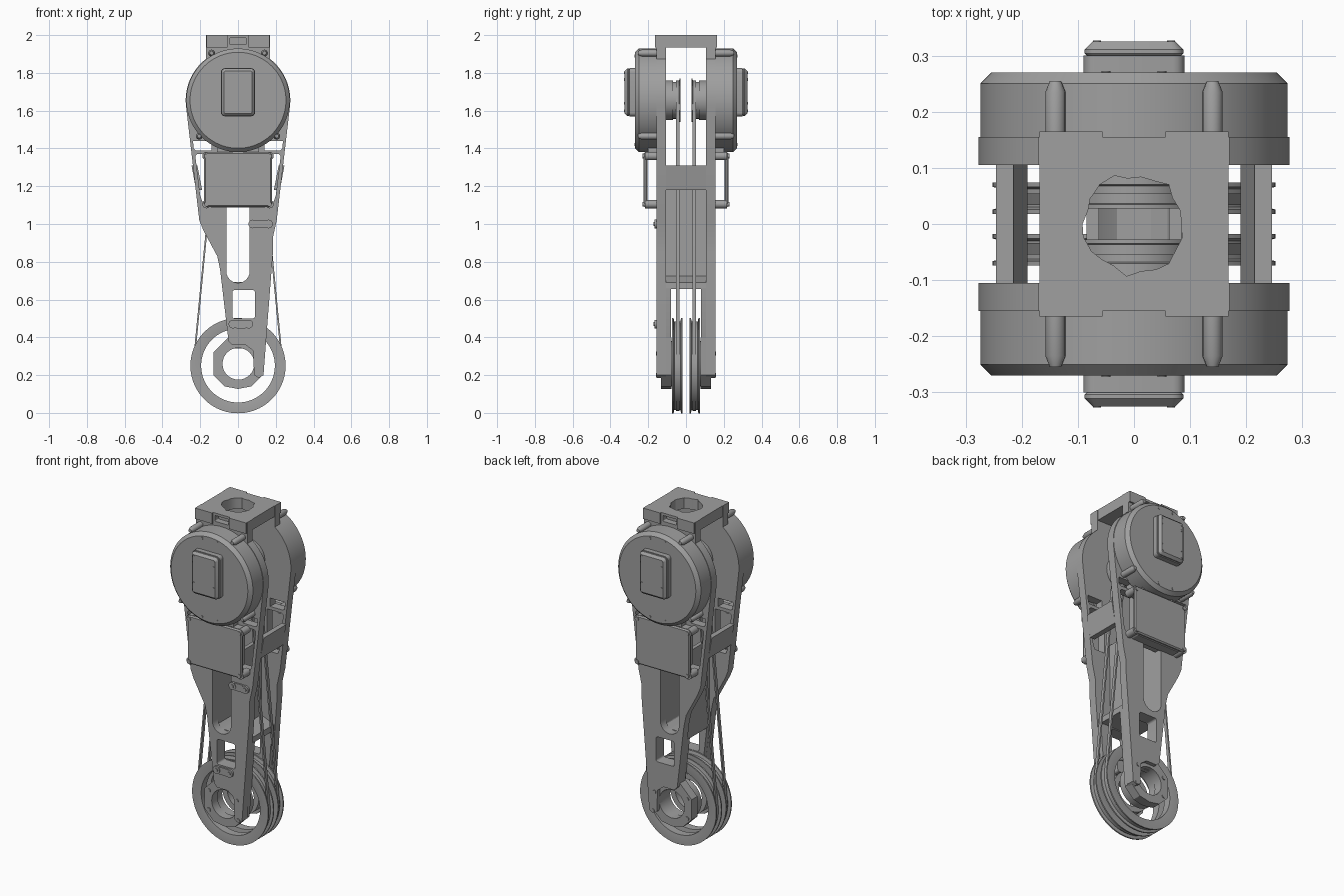
import bpy, bmesh, math, random
from math import sin, cos, pi, radians
from mathutils import Matrix

old = bpy.data.objects.get("Cube")
if old:
    bpy.data.objects.remove(old)

GREY = (0.35, 0.35, 0.35, 1)
metal = bpy.data.materials.new("machined grey")
metal.use_nodes = True
metal.diffuse_color = GREY
metal.node_tree.nodes["Principled BSDF"].inputs["Base Color"].default_value = GREY
TURN = Matrix.Rotation(pi / 2, 4, "X")
MOTOR_Z, PULLEY_Z = 1.655, 0.25


def finish(name, me):
    me.materials.clear()
    me.materials.append(metal)
    me.shade_smooth()
    me.set_sharp_from_angle(angle=radians(30))
    ob = bpy.data.objects.new(name, me)
    bpy.context.collection.objects.link(ob)
    return ob


def arc(cx, cz, r, a0=0, a1=360, n=32):
    """Points along an arc; a full turn leaves out the repeated end point."""
    last = n if abs(a1 - a0) >= 360 else n - 1
    angles = [radians(a0 + (a1 - a0) * i / last) for i in range(n)]
    return [(cx + r * cos(a), cz + r * sin(a)) for a in angles]


def rect(x0, x1, z0, z1, r=0.012):
    """Rectangle with rounded corners."""
    pts = []
    for cx, cz, a in ((x1 - r, z1 - r, 0), (x0 + r, z1 - r, 90),
                      (x0 + r, z0 + r, 180), (x1 - r, z0 + r, 270)):
        pts += arc(cx, cz, r, a, a + 90, 5)
    return pts


def sheet(name, loops, a, b, bevel=0.0, flat=False):
    """Outline with holes, extruded along y from a to b (or along z if flat)."""
    cu = bpy.data.curves.new(name, "CURVE")
    cu.dimensions, cu.fill_mode = "2D", "BOTH"
    for pts in loops:
        sp = cu.splines.new("POLY")
        sp.points.add(len(pts) - 1)
        for p, (x, z) in zip(sp.points, pts):
            p.co = (x, z, 0, 1)
        sp.use_cyclic_u = True
    cu.extrude = abs(b - a) / 2 - bevel
    cu.bevel_depth, cu.offset, cu.bevel_resolution = bevel, -bevel, 0
    tmp = bpy.data.objects.new(name, cu)
    bpy.context.collection.objects.link(tmp)
    deps = bpy.context.evaluated_depsgraph_get()
    me = bpy.data.meshes.new_from_object(tmp.evaluated_get(deps))
    bpy.data.objects.remove(tmp)
    bm = bmesh.new()
    bm.from_mesh(me)
    bmesh.ops.remove_doubles(bm, verts=bm.verts, dist=1e-5)
    bmesh.ops.recalc_face_normals(bm, faces=bm.faces)
    bm.to_mesh(me)
    bm.free()
    mid = (a + b) / 2
    me.transform(Matrix.Translation((0, 0, mid)) if flat
                 else Matrix.Translation((0, mid, 0)) @ TURN)
    return finish(name, me)


def lathe(name, profile, x, z, closed=False, n=64):
    """Spin (radius, y) points round the y axis."""
    bm = bmesh.new()
    rings = [[bm.verts.new((x + r * cos(2 * pi * i / n), y, z + r * sin(2 * pi * i / n)))
              for i in range(n)] for r, y in profile]
    for p, q in zip(rings, rings[1:] + rings[:1] if closed else rings[1:]):
        for i in range(n):
            j = (i + 1) % n
            bm.faces.new((p[i], p[j], q[j], q[i]))
    if not closed:
        bm.faces.new(rings[0])
        bm.faces.new(rings[-1])
    bmesh.ops.recalc_face_normals(bm, faces=bm.faces)
    me = bpy.data.meshes.new(name)
    bm.to_mesh(me)
    bm.free()
    return finish(name, me)


def disc(name, x, z, r, a, b, n=16):
    return lathe(name, [(r, a), (r, b)], x, z, n=n)


# Outlines shared by the front and back halves
plate_outline = (
    [(0.17, 2.0), (-0.17, 2.0), (-0.17, 1.88)] + arc(0, MOTOR_Z, 0.277, 128, 188, 14)
    + [(-0.205, 1.02), (-0.185, 0.97), (-0.11, 0.83), (-0.095, 0.76), (-0.05, 0.38),
       (-0.03, 0.36), (0.04, 0.36), (0.08, 0.33), (0.085, 0.2), (0.11, 0.185),
       (0.135, 0.2), (0.15, 0.4), (0.185, 0.85), (0.185, 0.93), (0.205, 1.02)]
    + arc(0, MOTOR_Z, 0.277, -8, 52, 14))
slot = arc(0, 0.75, 0.062, 180, 360, 13) + [(0.062, 1.1), (-0.062, 1.1)]
window = rect(-0.03, 0.09, 0.5, 0.65)
notch = rect(-0.045, 0.045, 1.95, 1.985, 0.005)
side_holes = []
for m in (-1, 1):
    side_holes.append([(m * x, z) for x, z in
                       ((0.12, 1.12), (0.19, 1.12), (0.2, 1.15), (0.226, 1.36), (0.215, 1.37), (0.12, 1.37))])
    side_holes.append([(m * x, z) for x, z in
                       ((0.14, 1.39), (0.225, 1.39), (0.235, 1.4), (0.238, 1.44), (0.14, 1.44))])
lower_leg = [(-0.082, 0.66), (-0.05, 0.38), (-0.03, 0.34), (0.13, 0.34), (0.148, 0.4), (0.168, 0.66)]
foot = [(-0.05, 0.4), (-0.1, 0.35), (-0.13, 0.32), (-0.13, 0.2), (-0.07, 0.14), (0, 0.127),
        (0.07, 0.14), (0.13, 0.2), (0.148, 0.4)]
lean = math.asin((0.235 - 0.1) / (MOTOR_Z - PULLEY_Z))


def belt_loop(shrink):
    d = math.degrees(lean)
    return (arc(0, MOTOR_Z, 0.104 - shrink, d, 180 - d, 24)
            + arc(0, PULLEY_Z, 0.239 - shrink, 180 - d, 360 + d, 40))


for s, side in ((-1, "front"), (1, "back")):
    # Frame plate, thicker lower leg and foot bearing
    sheet(side + "_frame_plate", [plate_outline, slot, window, notch] + side_holes, s * 0.105, s * 0.155)
    sheet(side + "_lower_leg", [lower_leg, window], s * 0.08, s * 0.106)
    sheet(side + "_foot", [foot, arc(0.002, 0.26, 0.084)], s * 0.078, s * 0.132)
    for x, z in ((-0.1, 0.2), (-0.1, 0.315)):
        disc(side + "_foot_screw", x, z, 0.012, s * 0.13, s * 0.137)
    for x, z in ((0.11, 0.2), (0.1, 0.315)):
        disc(side + "_foot_screw", x, z, 0.011, s * 0.13, s * 0.159)

    # Motor drum with a chamfered lid and clamping bosses
    lathe(side + "_motor", [(0.274, s * 0.15), (0.274, s * 0.25), (0.254, s * 0.27)], 0, MOTOR_Z, n=96)
    for x, z in ((-0.14, 1.905), (0.14, 1.905), (-0.205, 1.465), (0.205, 1.465)):
        lathe(side + "_motor_boss", [(0.018, s * 0.15), (0.018, s * 0.235), (0.01, s * 0.255)], x, z, n=16)
    for x in (-0.05, 0.05):
        for z in (MOTOR_Z - 0.235, MOTOR_Z + 0.235):
            disc(side + "_lid_screw", x, z, 0.008, s * 0.268, s * 0.273)

    # Encoder cap on the motor
    sheet(side + "_cap_base", [rect(-0.09, 0.09, 1.57, 1.825, 0.02)], s * 0.268, s * 0.3)
    sheet(side + "_cap", [rect(-0.088, 0.088, 1.572, 1.823, 0.02)], s * 0.29, s * 0.325, 0.014)
    for x in (-0.066, 0.066):
        for z in (1.6, 1.64, 1.765, 1.8):
            disc(side + "_cap_screw", x, z, 0.007, s * 0.32, s * 0.327, 10)

    # Controller cover on corner posts
    sheet(side + "_controller_cover", [rect(-0.18, 0.18, 1.09, 1.38, 0.02)], s * 0.203, s * 0.225, 0.007)
    for x in (-0.167, 0.167):
        for z in (1.105, 1.36):
            disc(side + "_controller_post", x, z, 0.022, s * 0.15, s * 0.218)
            disc(side + "_controller_screw", x, z, 0.012, s * 0.215, s * 0.23)
    for z in (1.1, 1.36):
        sheet(side + "_controller_rail", [rect(-0.15, 0.15, z - 0.013, z + 0.013)], s * 0.15, s * 0.206)
    sheet(side + "_motor_saddle", [rect(-0.11, 0.11, 1.37, 1.41)], s * 0.15, s * 0.2)

    # Drive pulley, belt and grooved joint pulley
    lathe(side + "_drive_pulley", [(0.105, s * 0.107), (0.105, s * 0.07), (0.098, s * 0.068),
                                   (0.098, s * 0.037), (0.114, s * 0.035), (0.114, s * 0.028)], 0, MOTOR_Z)
    sheet(side + "_belt", [belt_loop(0), belt_loop(0.009)], s * 0.034, s * 0.054)
    rim = [(0.195, 0.022), (0.225, 0.018), (0.252, 0.018), (0.252, 0.026), (0.234, 0.03),
           (0.234, 0.062), (0.252, 0.066), (0.252, 0.074), (0.225, 0.074), (0.195, 0.07)]
    lathe(side + "_joint_pulley", [(r, s * y) for r, y in rim], 0, PULLEY_Z, True, 96)
    sheet(side + "_pulley_hub", [arc(0, 0.26, 0.12), arc(0, 0.26, 0.088)], s * 0.024, s * 0.079)
    sheet(side + "_pulley_spoke", [rect(-0.02, 0.09, 0.36, 0.435)], s * 0.03, s * 0.065)

    # Mounting lugs on the top block
    for x in (-0.1, 0.1):
        disc(side + "_top_screw", x, 1.968, 0.016, s * 0.15, s * 0.161)

# Top block with a rough central opening and a notch at each end
random.seed(4)
hole = [(0.088 * (1 + random.uniform(-0.09, 0.09)) * cos(a), 0.088 * (1 + random.uniform(-0.09, 0.09)) * sin(a))
        for a in [2 * pi * i / 22 for i in range(22)]]
block = [(-0.168, -0.165), (-0.056, -0.165), (-0.056, -0.118), (0.056, -0.118), (0.056, -0.165), (0.168, -0.165)]
block += [(-x, -y) for x, y in block]
sheet("top_block", [block, hole], 1.935, 2.0, flat=True)

# Cross members joining the two frame plates
for m, side in ((-1, "right"), (1, "left")):
    brace = [(m * x, z) for x, z in ((0.222, 1.18), (0.246, 1.31), (0.215, 1.31), (0.19, 1.18))]
    sheet(side + "_cross_brace", [brace], -0.106, 0.106)
    sheet(side + "_inner_wall", [[(m * x, z) for x, z in
          ((0.062, 0.7), (0.062, 1.18), (0.085, 1.18), (0.08, 0.7))]], -0.106, 0.106)
sheet("lower_cross_brace", [[(-0.08, 0.655), (0.165, 0.655), (0.165, 0.69), (0.07, 0.73), (0.06, 0.71),
                             (0.03, 0.692), (-0.03, 0.692), (-0.06, 0.71), (-0.08, 0.73)]], -0.106, 0.106)

# Cable clamps on the front
for x, z in ((0.12, 1.0), (0.015, 0.47)):
    sheet("cable_clamp", [rect(x - 0.035, x + 0.035, z - 0.022, z + 0.022)], -0.15, -0.165)
    for dx in (-0.042, 0.042):
        disc("cable_clamp_end", x + dx, z, 0.023, -0.15, -0.168)
        disc("cable_clamp_screw", x + dx, z, 0.011, -0.16, -0.173)
